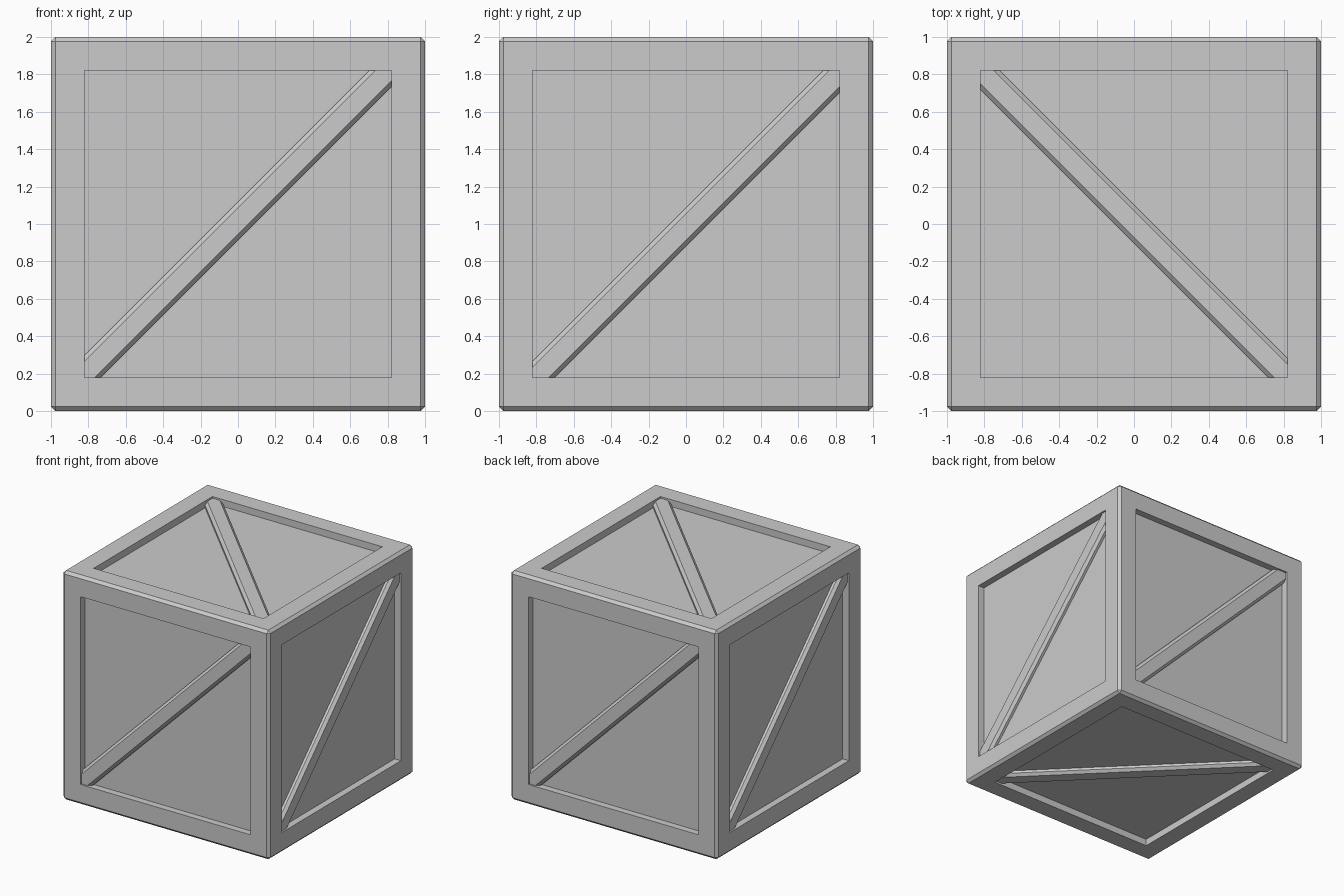
import bpy, bmesh
from mathutils import Matrix, Vector

if "Cube" in bpy.data.objects:
    bpy.data.objects.remove(bpy.data.objects["Cube"])

BORDER, DEPTH, CHAMFER = 0.18, 0.06, 0.023
CENTRE = Vector((0, 0, 1))


def finish(bm, name, matrix):
    bmesh.ops.recalc_face_normals(bm, faces=bm.faces)
    mesh = bpy.data.meshes.new(name)
    bm.to_mesh(mesh)
    bm.free()
    obj = bpy.data.objects.new(name, mesh)
    obj.matrix_world = matrix
    bpy.context.collection.objects.link(obj)
    return obj


# Crate body: chamfered cube with a sunken panel on each side
bm = bmesh.new()
bmesh.ops.create_cube(bm, size=2)
bmesh.ops.bevel(bm, geom=bm.edges[:], offset=CHAMFER, segments=1, affect='EDGES')
bm.normal_update()
panels = [f for f in bm.faces if f.calc_area() > 1]
bmesh.ops.inset_individual(bm, faces=panels, thickness=BORDER - CHAMFER, use_even_offset=True)
normals = [f.normal.copy() for f in panels]
sunk = bmesh.ops.extrude_discrete_faces(bm, faces=panels)["faces"]
for f, n in zip(sunk, normals):
    bmesh.ops.translate(bm, verts=f.verts[:], vec=-n * DEPTH)
finish(bm, "crate_body", Matrix.Translation(CENTRE))


# Diagonal brace: chamfered bar whose ends run into the frame
def brace(name, normal, direction, shift):
    n, d = Vector(normal), Vector(direction).normalized()
    side = n.cross(d)
    bm = bmesh.new()
    bmesh.ops.create_cube(bm, size=1, matrix=Matrix.Diagonal((2.5, 0.146, 0.07, 1)))
    long_top = [e for e in bm.edges
                if all(v.co.z > 0 for v in e.verts) and e.calc_length() > 1]
    bmesh.ops.bevel(bm, geom=long_top, offset=CHAMFER, segments=1, affect='EDGES')
    turn = Matrix((d, side, n)).transposed().to_4x4()
    spot = CENTRE + n * (0.985 - 0.035) + side * shift
    finish(bm, name, Matrix.Translation(spot) @ turn)


for name, normal, direction, shift in (
        ("front_brace", (0, -1, 0), (1, 0, 1), 0.011),
        ("back_brace", (0, 1, 0), (-1, 0, 1), 0.011),
        ("right_brace", (1, 0, 0), (0, 1, 1), -0.011),
        ("left_brace", (-1, 0, 0), (0, -1, 1), -0.011),
        ("top_brace", (0, 0, 1), (1, -1, 0), 0),
        ("bottom_brace", (0, 0, -1), (1, -1, 0), 0)):
    brace(name, normal, direction, shift)
